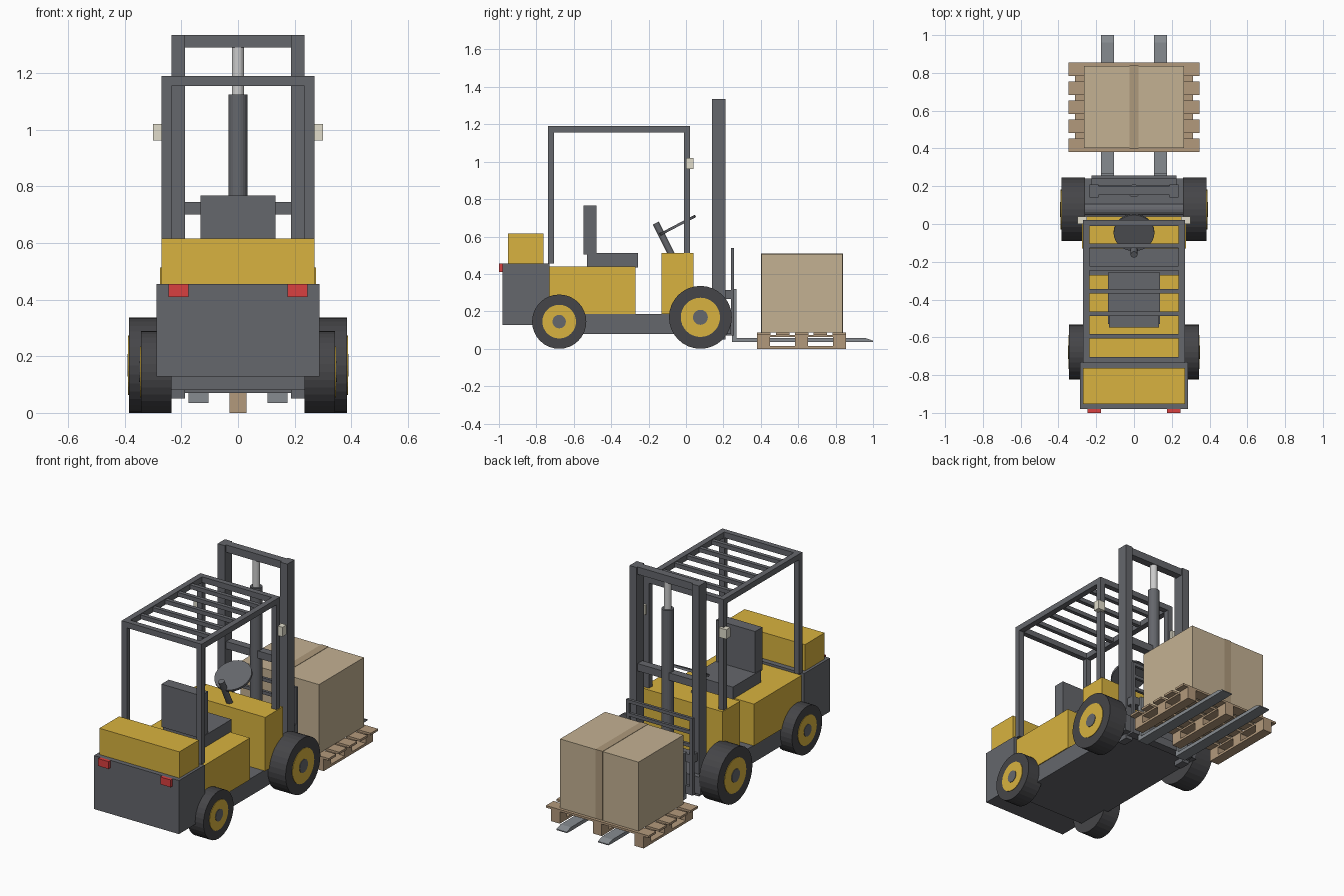
import bpy, bmesh, math
from mathutils import Vector

if "Cube" in bpy.data.objects:
    bpy.data.objects.remove(bpy.data.objects["Cube"])


def material(name, rgb):
    m = bpy.data.materials.new(name)
    m.diffuse_color = (*rgb, 1)
    m.use_nodes = True
    m.node_tree.nodes["Principled BSDF"].inputs["Base Color"].default_value = m.diffuse_color
    return m


YELLOW = material("yellow_paint", (0.69, 0.45, 0.05))
STEEL = material("dark_steel", (0.13, 0.135, 0.15))
FORK = material("fork_steel", (0.24, 0.26, 0.28))
CHROME = material("chrome", (0.6, 0.6, 0.6))
RUBBER = material("rubber", (0.06, 0.06, 0.065))
RED = material("red_lens", (0.7, 0.05, 0.05))
LENS = material("lamp_lens", (0.75, 0.72, 0.6))
WOOD = material("wood", (0.45, 0.32, 0.2))
CARD = material("cardboard", (0.55, 0.44, 0.29))
TAPE = material("tape", (0.42, 0.32, 0.2))


def finish(name, bm, mat):
    bmesh.ops.recalc_face_normals(bm, faces=bm.faces[:])
    me = bpy.data.meshes.new(name)
    bm.to_mesh(me)
    bm.free()
    me.materials.append(mat)
    ob = bpy.data.objects.new(name, me)
    bpy.context.collection.objects.link(ob)
    return ob


def box(name, x, y, z, mat):
    bm = bmesh.new()
    bmesh.ops.create_cube(bm, size=1)
    for v in bm.verts:
        v.co = [(a + b) / 2 + c * (b - a) for c, (a, b) in zip(v.co, (x, y, z))]
    return finish(name, bm, mat)


def pair(name, x, y, z, mat):
    box("right_" + name, x, y, z, mat)
    box("left_" + name, (-x[1], -x[0]), y, z, mat)


def rod(name, p, q, r, mat, n=24):
    p, q = Vector(p), Vector(q)
    bm = bmesh.new()
    bmesh.ops.create_cone(bm, cap_ends=True, segments=n, radius1=r, radius2=r, depth=(q - p).length)
    bm.transform((q - p).to_track_quat('Z', 'Y').to_matrix().to_4x4())
    bmesh.ops.translate(bm, verts=bm.verts[:], vec=(p + q) / 2)
    return finish(name, bm, mat)


def profile(name, pts, x0, x1, mat):
    # side outline in (y, z), extruded across x
    bm = bmesh.new()
    f = bm.faces.new([bm.verts.new((x0, y, z)) for y, z in pts])
    g = bmesh.ops.extrude_face_region(bm, geom=[f])["geom"]
    bmesh.ops.translate(bm, verts=[v for v in g if isinstance(v, bmesh.types.BMVert)], vec=(x1 - x0, 0, 0))
    return finish(name, bm, mat)


# Body
box("chassis", (-.265, .265), (-.75, .24), (.08, .185), STEEL)
box("counterweight", (-.287, .287), (-.98, -.73), (.128, .455), STEEL)
box("rear_hood", (-.27, .27), (-.952, -.762), (.455, .615), YELLOW)
box("seat_base", (-.27, .27), (-.73, -.27), (.185, .44), YELLOW)
box("front_cowl", (-.275, .275), (-.13, .04), (.185, .513), YELLOW)
pair("tail_light", (.175, .245), (-1.0, -.98), (.41, .455), RED)

# Seat
box("seat_cushion", (-.137, .137), (-.53, -.257), (.435, .513), STEEL)
box("seat_back", (-.133, .133), (-.548, -.478), (.505, .767), STEEL)

# Steering
rod("steering_column", (0, -.075, .50), (0, -.162, .672), .018, STEEL, 16)
c, n = Vector((0, -.045, .66)), Vector((0, -.466, .885))
rod("steering_wheel", c - n * .007, c + n * .007, .108, STEEL, 28)

# Overhead guard
pair("rear_guard_post", (.235, .27), (-.737, -.705), (.455, 1.16), STEEL)
pair("front_guard_post", (.235, .27), (-.012, .022), (.185, 1.16), STEEL)
pair("guard_rail", (.235, .27), (-.737, .022), (1.155, 1.19), STEEL)
for nm, y in (("rear", -.721), ("front", .005)):
    box(nm + "_guard_beam", (-.235, .235), (y - .016, y + .017), (1.155, 1.19), STEEL)
for i in range(5):
    y = -.115 - i * .12
    box(f"roof_bar_{i}", (-.235, .235), (y - .012, y + .012), (1.16, 1.185), STEEL)
pair("headlight", (.25, .30), (0, .04), (.962, 1.02), LENS)

# Mast and lift cylinder
pair("mast_upright", (.187, .235), (.14, .21), (.05, 1.335), STEEL)
for nm, z in (("top", 1.29), ("middle", .70), ("lower", .10)):
    box(nm + "_mast_beam", (-.19, .19), (.153, .2), (z, z + .045), STEEL)
rod("lift_cylinder", (0, .176, .10), (0, .176, 1.125), .034, STEEL)
rod("lift_rod", (0, .176, 1.12), (0, .176, 1.295), .022, CHROME)

# Carriage, load backrest and forks
for nm, z in (("lower", .07), ("upper", .265)):
    box(nm + "_carriage_bar", (-.225, .225), (.205, .257), (z, z + .05), STEEL)
pair("backrest_post", (.205, .225), (.24, .257), (.07, .54), STEEL)
for i, z in enumerate((.36, .44, .52)):
    box(f"backrest_bar_{i}", (-.225, .225), (.24, .257), (z, z + .02), STEEL)
fork = [(.245, .035), (.96, .035), (1.0, .037), (1.0, .043), (.96, .057), (.27, .057), (.27, .32), (.245, .32)]
for nm, x in (("left", -.175), ("right", .105)):
    profile(nm + "_fork", fork, x, x + .07, FORK)

# Wheels
for end, y, r, xi, xo, rim, cap in (("front", .077, .168, .26, .385, .105, .04),
                                    ("rear", -.678, .145, .235, .343, .09, .036)):
    rod(end + "_axle", (-xi - .01, y, r), (xi + .01, y, r), .035, STEEL, 16)
    for nm, s in (("left", -1), ("right", 1)):
        w = f"{nm}_{end}_"
        rod(w + "tyre", (s * xi, y, r), (s * xo, y, r), r, RUBBER, 32)
        rod(w + "rim", (s * (xi + .01), y, r), (s * (xo + .003), y, r), rim, YELLOW, 32)
        rod(w + "hub_cap", (s * xi, y, r), (s * (xo + .006), y, r), cap, STEEL, 20)

# Pallet
for i in range(5):
    y = .416 + i * .101
    box(f"pallet_slat_{i}", (-.347, .347), (y - .036, y + .036), (.073, .086), WOOD)
for i, x in enumerate((-.283, 0, .283)):
    xs = (x - .03, x + .03)
    box(f"pallet_stringer_{i}", xs, (.38, .856), (.062, .073), WOOD)
    box(f"pallet_runner_{i}", xs, (.38, .856), (0, .015), WOOD)
    for j, y in enumerate((.415, .618, .821)):
        box(f"pallet_block_{i}_{j}", xs, (y - .035, y + .035), (.015, .062), WOOD)

# Carton with tape
box("carton", (-.265, .265), (.403, .837), (.086, .507), CARD)
box("carton_tape", (-.024, .024), (.401, .839), (.088, .509), TAPE)
